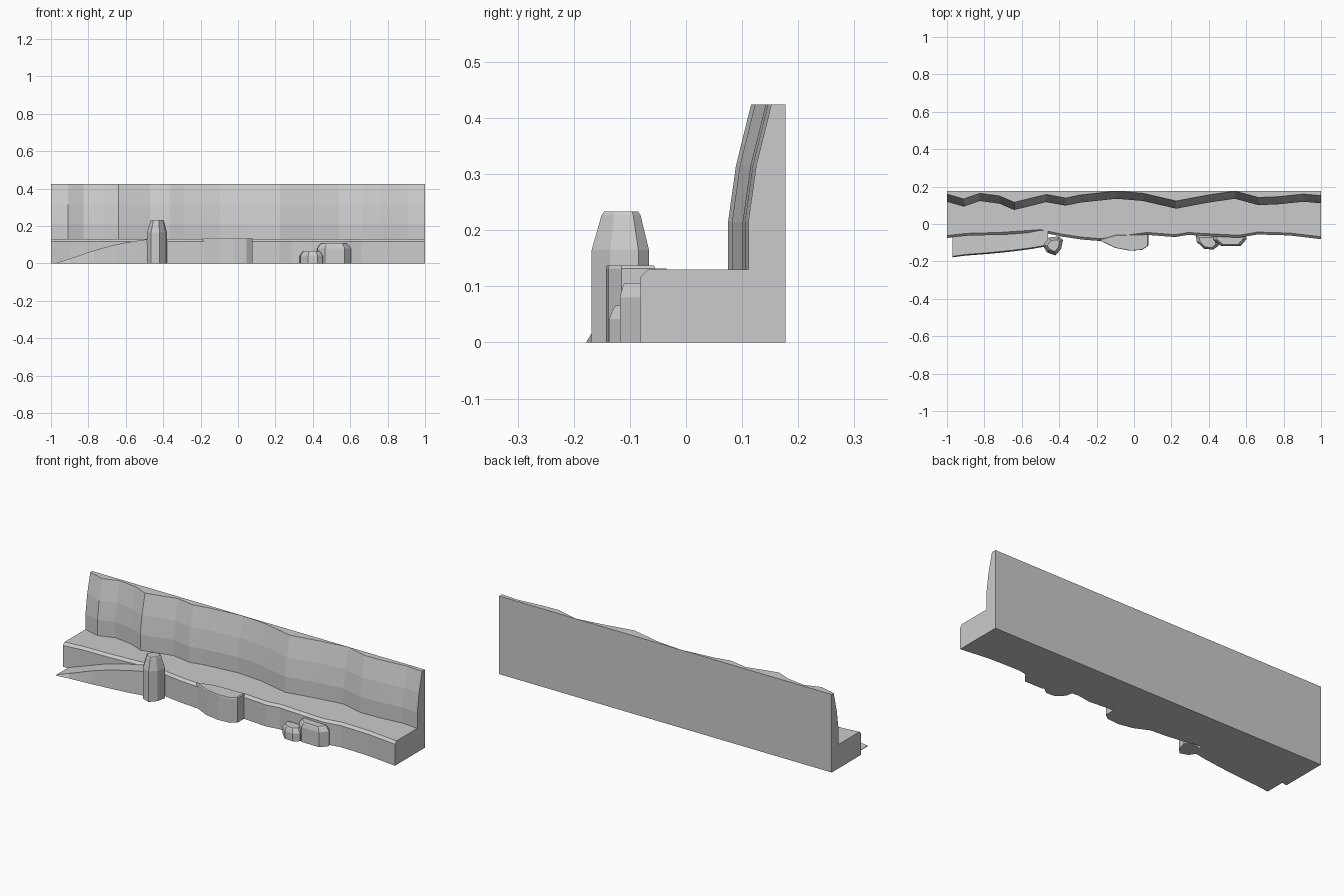
import bpy, bmesh

if "Cube" in bpy.data.objects:
    bpy.data.objects.remove(bpy.data.objects["Cube"])


def loft(name, rings):
    """Bridge closed rings of equal point count and cap both ends."""
    bm = bmesh.new()
    rows = [[bm.verts.new(p) for p in ring] for ring in rings]
    n = len(rows[0])
    for a, b in zip(rows, rows[1:]):
        for i in range(n):
            j = (i + 1) % n
            bm.faces.new((a[i], a[j], b[j], b[i]))
    bm.faces.new(rows[0])
    bm.faces.new(rows[-1][::-1])
    bmesh.ops.recalc_face_normals(bm, faces=bm.faces[:])
    mesh = bpy.data.meshes.new(name)
    bm.to_mesh(mesh)
    bm.free()
    obj = bpy.data.objects.new(name, mesh)
    bpy.context.collection.objects.link(obj)
    return obj


def sample(path, x):
    """Height of a polyline at x."""
    for (x0, y0), (x1, y1) in zip(path, path[1:]):
        if x <= x1:
            return y0 + (y1 - y0) * (x - x0) / (x1 - x0)
    return path[-1][1]


def rock(name, plan, levels):
    """Stack scaled copies of a plan outline: levels are (z, scale)."""
    cx = sum(p[0] for p in plan) / len(plan)
    cy = sum(p[1] for p in plan) / len(plan)
    return loft(name, [[(cx + (x - cx) * s, cy + (y - cy) * s, z)
                        for x, y in plan] for z, s in levels])


# Cliff: wavy wall and ledge swept along x
BACK = 0.177
wall = [(-1, .16), (-.91, .134), (-.825, .164), (-.72, .15), (-.64, .116),
        (-.47, .158), (-.365, .139), (-.29, .155), (-.095, .176), (.05, .164),
        (.225, .123), (.395, .155), (.54, .176), (.665, .142), (.77, .146),
        (.905, .16), (1, .152)]
ledge = [(-1, -.062), (-.9, -.05), (-.72, -.045), (-.5, -.03), (-.38, -.055),
         (-.28, -.07), (-.18, -.078), (.07, -.045), (.22, -.057), (.29, -.045),
         (.36, -.05), (.56, -.06), (.66, -.043), (.83, -.048), (1, -.068)]
sections = []
for x in sorted({p[0] for p in wall + ledge}):
    w, f = sample(wall, x), sample(ledge, x)
    sections.append([(x, BACK, 0), (x, f - .013, 0), (x, f - .013, .117),
                     (x, f, .13), (x, w - .041, .13), (x, w - .041, .215),
                     (x, w - .027, .315), (x, w, .424), (x, BACK, .424)])
loft("cliff_and_ledge", sections)

# Ramp climbing to the ledge: (x, outer y, top z)
slope = [(-.97, -.172, .003), (-.9, -.163, .025), (-.77, -.153, .07),
         (-.66, -.142, .1), (-.55, -.128, .12), (-.46, -.112, .132)]
loft("ramp", [[(x, -.035, 0), (x, y - .006, 0), (x, y, z), (x, -.035, z)]
              for x, y, z in slope])

# Tall standing stone
rock("standing_stone",
     [(-.487, -.115), (-.455, -.072), (-.4, -.066), (-.38, -.085),
      (-.39, -.135), (-.42, -.168), (-.465, -.152)],
     [(0, 1), (.165, 1), (.227, .68), (.233, .6)])

# Bulging outcrop on the ledge front
rock("outcrop",
     [(-.19, -.085), (-.1, -.128), (-.02, -.143), (.045, -.138),
      (.077, -.115), (.077, -.055), (-.1, -.06)],
     [(0, 1), (.132, 1), (.137, .96)])

# Low boulders at the foot
rock("small_boulder",
     [(.33, -.06), (.335, -.095), (.375, -.133), (.425, -.137),
      (.453, -.115), (.455, -.06)],
     [(0, 1), (.042, 1), (.06, .8), (.066, .7)])
rock("large_boulder",
     [(.42, -.045), (.425, -.085), (.465, -.117), (.57, -.118),
      (.603, -.08), (.59, -.045)],
     [(0, 1), (.08, 1), (.1, .85), (.106, .77)])
